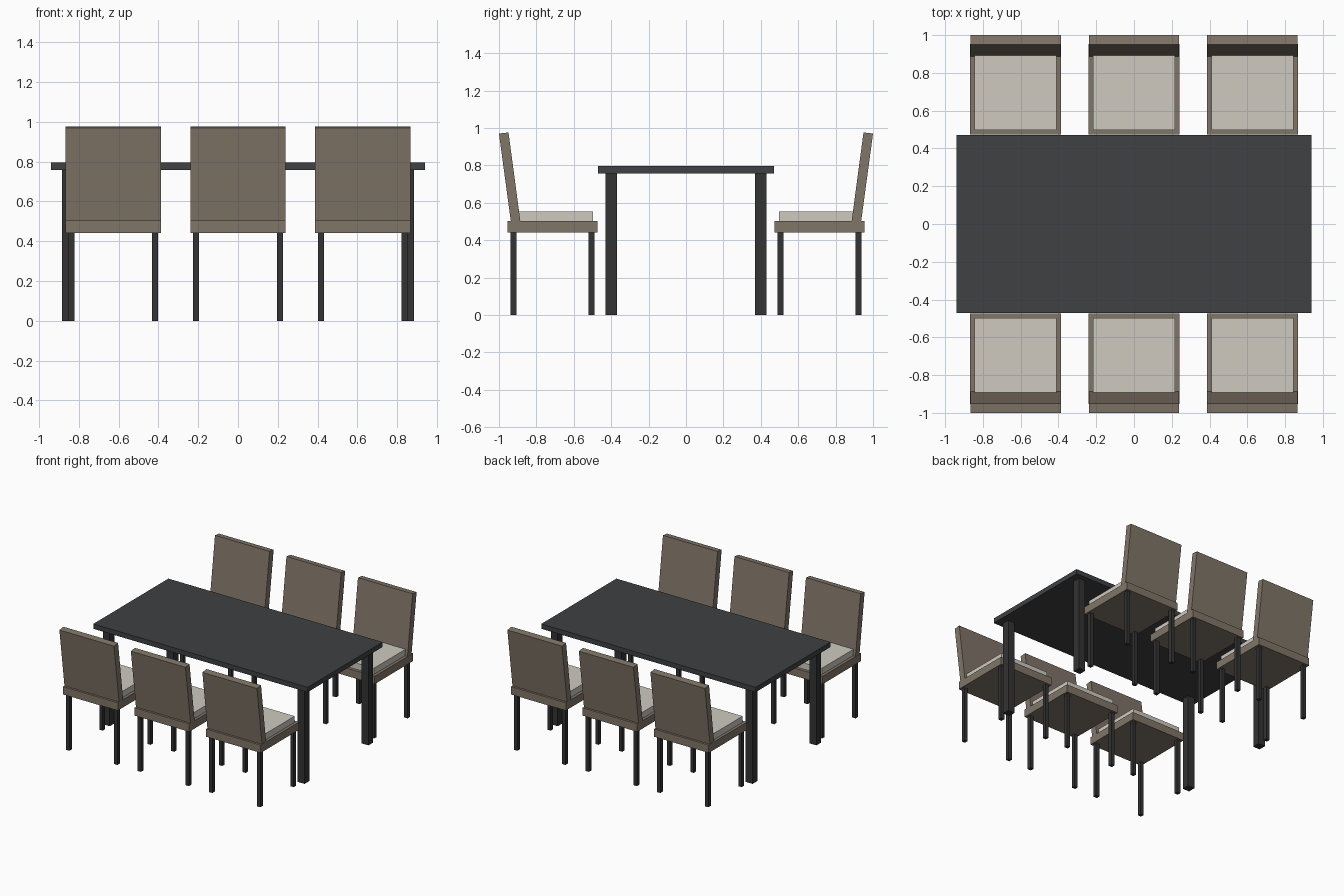
import bpy, bmesh

if "Cube" in bpy.data.objects:
    bpy.data.objects.remove(bpy.data.objects["Cube"])


def material(name, rgb):
    m = bpy.data.materials.new(name)
    m.diffuse_color = (*rgb, 1)
    m.use_nodes = True
    m.node_tree.nodes["Principled BSDF"].inputs["Base Color"].default_value = m.diffuse_color
    return m


TOP = material("dark_top", (0.05, 0.052, 0.056))
WOOD = material("dark_leg", (0.033, 0.033, 0.034))
FABRIC = material("taupe_fabric", (0.22, 0.18, 0.14))
CUSHION = material("pale_cushion", (0.62, 0.59, 0.53))


def prism(name, x0, x1, profile, mat):
    """Extrude a closed (y, z) profile from x0 to x1."""
    bm = bmesh.new()
    face = bm.faces.new([bm.verts.new((x0, y, z)) for y, z in profile])
    ext = bmesh.ops.extrude_face_region(bm, geom=[face])
    verts = [v for v in ext["geom"] if isinstance(v, bmesh.types.BMVert)]
    bmesh.ops.translate(bm, verts=verts, vec=(x1 - x0, 0, 0))
    bmesh.ops.recalc_face_normals(bm, faces=bm.faces)
    mesh = bpy.data.meshes.new(name)
    bm.to_mesh(mesh)
    bm.free()
    mesh.materials.append(mat)
    ob = bpy.data.objects.new(name, mesh)
    bpy.context.collection.objects.link(ob)
    return ob


def box(name, x, y, z0, z1, hx, hy, mat):
    """Box centred on x, y with half sizes hx, hy."""
    return prism(name, x - hx, x + hx,
                 [(y - hy, z0), (y + hy, z0), (y + hy, z1), (y - hy, z1)], mat)


# Table
box("table_top", 0, 0, 0.757, 0.796, 0.94, 0.47, TOP)
for sx in (-1, 1):
    for sy in (-1, 1):
        box("table_leg", sx * 0.855, sy * 0.4, 0, 0.757, 0.03, 0.03, WOOD)


def chair(x, s):
    """Chair at x; s = -1 for the front row, 1 for the back row."""
    yc = s * 0.7135
    box("chair_seat_frame", x, yc, 0.441, 0.503, 0.24, 0.24, FABRIC)
    box("chair_cushion", x, yc, 0.503, 0.552, 0.217, 0.217, CUSHION)
    # Leaning backrest, its foot sunk into the seat frame
    back = [(0.931, 0.46), (0.880, 0.46), (0.949, 0.976), (1.0, 0.97)]
    prism("chair_backrest", x - 0.2395, x + 0.2395,
          [(s * y, z) for y, z in back], FABRIC)
    for sx in (-1, 1):
        for sy in (-1, 1):
            box("chair_leg", x + sx * 0.2105, yc + sy * 0.2085,
                0, 0.441, 0.015, 0.015, WOOD)


for cx in (-0.627, 0, 0.627):
    for side in (-1, 1):
        chair(cx, side)
